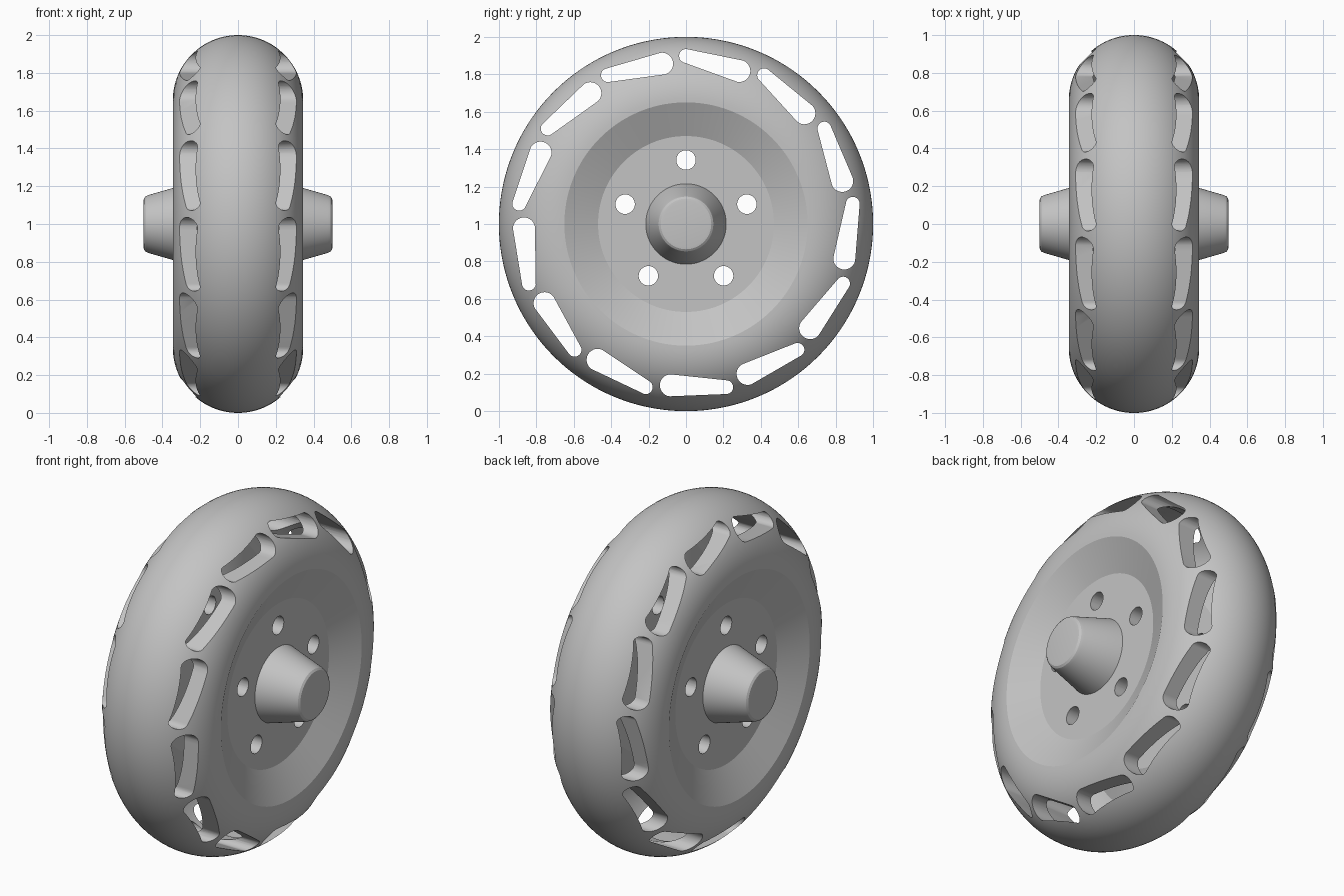
import bpy, bmesh
from math import sin, cos, pi, acos, atan2, hypot, radians, asin

if "Cube" in bpy.data.objects:
    bpy.data.objects.remove(bpy.data.objects["Cube"])

SEGMENTS = 144
TIRE_R, TIRE_MINOR, WALL = 0.655, 0.345, 0.08


def half_profile(hub_and_dish, minor, steps):
    """Points (x, radius) from the hub tip out to the crown of the tread."""
    start = asin((hub_and_dish[-1][1] - TIRE_R) / minor)
    arc = [start + (pi / 2 - start) * i / steps for i in range(1, steps + 1)]
    return hub_and_dish + [(minor * cos(a), TIRE_R + minor * sin(a)) for a in arc]


def revolve(bm, half):
    """Mirror a half profile in x and turn it about the axle."""
    profile = half + [(-x, r) for x, r in reversed(half[:-1])]
    rings = []
    for x, r in profile:
        turns = [2 * pi * i / SEGMENTS for i in range(SEGMENTS)]
        rings.append([bm.verts.new((x, r * sin(a), 1 + r * cos(a))) for a in turns])
    faces = [bm.faces.new(rings[0]), bm.faces.new(rings[-1])]
    for a, b in zip(rings, rings[1:]):
        for i in range(SEGMENTS):
            j = (i + 1) % SEGMENTS
            faces.append(bm.faces.new((a[i], a[j], b[j], b[i])))
    bmesh.ops.recalc_face_normals(bm, faces=faces)
    return faces


def prism(bm, outline, half_length=0.6):
    """Straight cutter along x from an outline of (y, z) points."""
    a, b = ([bm.verts.new((s * half_length, y, 1 + z)) for y, z in outline] for s in (-1, 1))
    bm.faces.new(a)
    bm.faces.new(b)
    for i in range(len(a)):
        j = (i + 1) % len(a)
        bm.faces.new((a[i], a[j], b[j], b[i]))


def arc_points(centre, radius, start, end, steps):
    angles = [start + (end - start) * i / steps for i in range(steps + 1)]
    return [(centre[0] + radius * cos(a), centre[1] + radius * sin(a)) for a in angles]


def on_wheel(radius, angle):
    return radius * sin(angle), radius * cos(angle)


def make_object(name, bm):
    mesh = bpy.data.meshes.new(name)
    bm.to_mesh(mesh)
    bm.free()
    obj = bpy.data.objects.new(name, mesh)
    bpy.context.collection.objects.link(obj)
    return obj


# Hollow wheel body: hub, flat disc, sloped dish and round tread
bm = bmesh.new()
outer = [(0.5, 0.122), (0.498, 0.135), (0.49, 0.146), (0.475, 0.153),
         (0.26, 0.215), (0.26, 0.47), (TIRE_MINOR, 0.65)]
revolve(bm, half_profile(outer, TIRE_MINOR, 24))
inner = [(0.42, 0.085), (0.18, 0.155), (0.18, 0.487), (0.263, 0.684)]
cavity = revolve(bm, half_profile(inner, TIRE_MINOR - WALL, 18))
bmesh.ops.reverse_faces(bm, faces=cavity)
wheel = make_object("wheel", bm)

# Cutters: tapered slots round the shoulder and bolt holes in the disc
bm = bmesh.new()
SLOTS, HOLES = 13, 5
big_r, small_r = 0.059, 0.037
for i in range(SLOTS):
    turn = 2 * pi * i / SLOTS
    small = on_wheel(0.898, turn)
    big = on_wheel(0.866, turn + radians(19.2))
    dy, dz = big[0] - small[0], big[1] - small[1]
    heading = atan2(dz, dy)
    tangent = acos((small_r - big_r) / hypot(dy, dz))
    tangent = pi - tangent
    outline = arc_points(big, big_r, heading - tangent, heading + tangent, 14)
    outline += arc_points(small, small_r, heading + tangent, heading + 2 * pi - tangent, 12)
    prism(bm, outline)
for i in range(HOLES):
    centre = on_wheel(0.342, 2 * pi * i / HOLES)
    prism(bm, arc_points(centre, 0.052, 0, 2 * pi, 32)[:-1])
bmesh.ops.recalc_face_normals(bm, faces=bm.faces)
cutter = make_object("cutter", bm)
cutter.hide_render = True

# Cut the openings
cut = wheel.modifiers.new("openings", "BOOLEAN")
cut.operation = "DIFFERENCE"
cut.solver = "EXACT"
cut.object = cutter
bpy.ops.object.select_all(action="DESELECT")
bpy.context.view_layer.objects.active = wheel
wheel.select_set(True)
bpy.ops.object.modifier_apply(modifier=cut.name)
bpy.data.objects.remove(cutter)

# One plain grey
grey = bpy.data.materials.new("plain grey")
grey.use_nodes = True
colour = (0.55, 0.55, 0.55, 1)
grey.diffuse_color = colour
grey.node_tree.nodes["Principled BSDF"].inputs["Base Color"].default_value = colour
wheel.data.materials.clear()
wheel.data.materials.append(grey)

bpy.ops.object.shade_smooth_by_angle(angle=radians(20))
